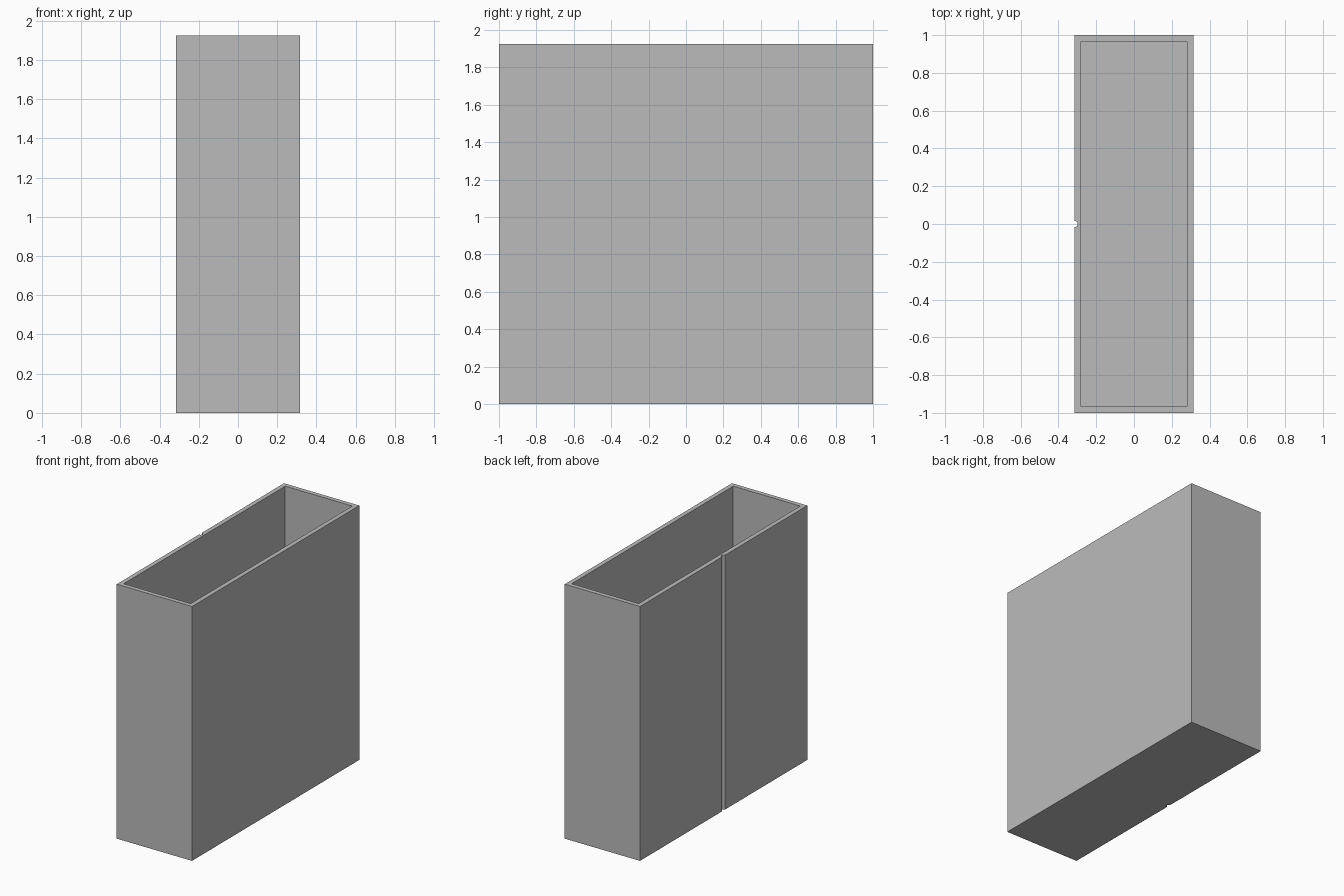
import bpy
from mathutils import Vector

if "Cube" in bpy.data.objects:
    bpy.data.objects.remove(bpy.data.objects["Cube"], do_unlink=True)

WIDTH, DEPTH, HEIGHT = 0.63, 2.0, 1.925
WALL = 0.034
GROOVE_RADIUS = 0.017

grey = bpy.data.materials.new("plain grey")
grey.use_nodes = True
colour = (0.5, 0.5, 0.5, 1)
grey.diffuse_color = colour
grey.node_tree.nodes["Principled BSDF"].inputs["Base Color"].default_value = colour


def box(name, size, bottom):
    """Box centred on the z axis, standing at the given height."""
    bpy.ops.mesh.primitive_cube_add(size=1)
    obj = bpy.context.object
    obj.name = name
    for v in obj.data.vertices:
        v.co = v.co * Vector(size) + Vector((0, 0, bottom + size[2] / 2))
    obj.data.materials.append(grey)
    return obj


def cut(target, cutter):
    """Subtract the cutter and remove it."""
    cutter.hide_render = True
    mod = target.modifiers.new("cut", "BOOLEAN")
    mod.operation = "DIFFERENCE"
    mod.solver = "EXACT"
    mod.object = cutter
    bpy.context.view_layer.objects.active = target
    bpy.ops.object.modifier_apply(modifier=mod.name)
    bpy.data.objects.remove(cutter, do_unlink=True)


# Open-topped case
case = box("open_case", (WIDTH, DEPTH, HEIGHT), 0)
cut(case, box("cavity_cutter", (WIDTH - 2 * WALL, DEPTH - 2 * WALL, HEIGHT), WALL))

# Round vertical groove down the middle of the right side
bpy.ops.mesh.primitive_cylinder_add(vertices=24, radius=GROOVE_RADIUS, depth=HEIGHT + 0.2,
                                    location=(-WIDTH / 2, 0, HEIGHT / 2))
groove = bpy.context.object
groove.data.materials.append(grey)
cut(case, groove)

bpy.ops.object.select_all(action="DESELECT")
case.select_set(True)
bpy.context.view_layer.objects.active = case
bpy.ops.object.shade_smooth_by_angle()
